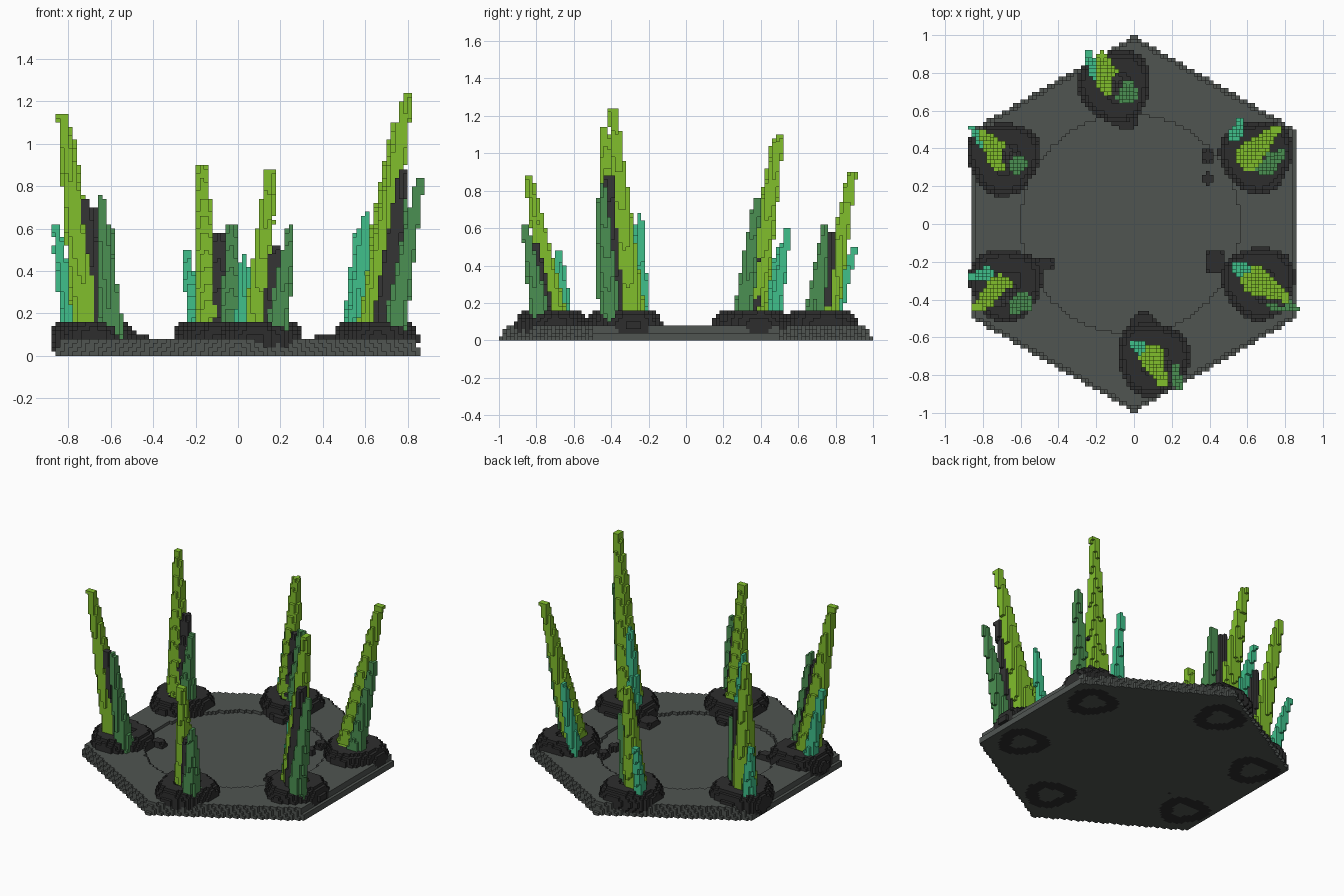
import bpy
import math
from mathutils import Vector

if "Cube" in bpy.data.objects:
    bpy.data.objects.remove(bpy.data.objects["Cube"])

V = 0.02  # block size
taken = {}  # block -> part name
parts = {}  # part name -> (material, blocks)


def material(name, rgb):
    m = bpy.data.materials.new(name)
    m.use_nodes = True
    m.diffuse_color = (*rgb, 1)
    node = m.node_tree.nodes["Principled BSDF"]
    node.inputs["Base Color"].default_value = (*rgb, 1)
    node.inputs["Roughness"].default_value = 0.8
    return m


lime = material("lime crystal", (0.22, 0.52, 0.025))
green = material("green crystal", (0.07, 0.28, 0.085))
teal = material("teal crystal", (0.05, 0.53, 0.26))
shard = material("dark shard", (0.036, 0.036, 0.036))
slate = material("dark rock", (0.027, 0.027, 0.027))
stone = material("grey stone", (0.08, 0.089, 0.083))


def fill(name, mat, low, high, inside):
    """Claim every free block in a box whose centre satisfies inside()."""
    lo = [math.floor(c / V) for c in low]
    hi = [math.ceil(c / V) for c in high]
    blocks = []
    for i in range(lo[0], hi[0]):
        for j in range(lo[1], hi[1]):
            for k in range(max(lo[2], 0), hi[2]):
                cell = (i, j, k)
                if cell not in taken and inside((i + .5) * V, (j + .5) * V, (k + .5) * V):
                    taken[cell] = name
                    blocks.append(cell)
    parts[name] = (mat, blocks)


def spike(name, mat, foot, tip, r0, r1):
    """Leaning tapered crystal from the mound to its tip."""
    a, b = Vector((*foot, 0.08)), Vector(tip)

    def inside(x, y, z):
        t = (z - a.z) / (b.z - a.z)
        if not 0 <= t <= 1:
            return False
        c = a.lerp(b, t)
        return math.hypot(x - c.x, y - c.y) < r0 + (r1 - r0) * t

    low = [min(p, q) - r0 for p, q in zip(a, b)]
    high = [max(p, q) + r0 for p, q in zip(a, b)]
    fill(name, mat, low, high, inside)


def mound(name, cx, cy):
    """Rocky ring with a shallow filled crater."""
    def inside(x, y, z):
        d = math.hypot(x - cx, y - cy)
        ang = math.atan2(y - cy, x - cx)
        ring = 0.12 + 0.012 * math.sin(3 * ang + cx * 9)
        rim = ((d - ring) / 0.075) ** 2 + ((z - 0.08) / 0.085) ** 2 < 1
        return rim or (d < ring and 0.04 < z < 0.14)

    fill(name, slate, (cx - .22, cy - .22, 0), (cx + .22, cy + .22, .2), inside)


def rubble(name, cx, cy, rx, ry):
    def inside(x, y, z):
        return ((x - cx) / rx) ** 2 + ((y - cy) / ry) ** 2 + ((z - .06) / .05) ** 2 < 1

    fill(name, slate, (cx - rx, cy - ry, 0), (cx + rx, cy + ry, .12), inside)


def emit(name, mat, blocks):
    """Build the exposed block faces of one part."""
    verts, index, faces = [], {}, []
    for cell in blocks:
        for axis in range(3):
            for side in (0, 1):
                near = list(cell)
                near[axis] += 2 * side - 1
                if tuple(near) in taken:
                    continue
                u, w = (axis + 1) % 3, (axis + 2) % 3
                loop = []
                for du, dw in ((0, 0), (1, 0), (1, 1), (0, 1)):
                    p = list(cell)
                    p[axis] += side
                    p[u] += du
                    p[w] += dw
                    p = tuple(p)
                    if p not in index:
                        index[p] = len(verts)
                        verts.append([c * V for c in p])
                    loop.append(index[p])
                faces.append(loop if side else loop[::-1])
    if not faces:
        return
    mesh = bpy.data.meshes.new(name)
    mesh.from_pydata(verts, [], faces)
    mesh.materials.append(mat)
    bpy.context.collection.objects.link(bpy.data.objects.new(name, mesh))


# Crystal clusters: mound centre, then foot and tip of each crystal
clusters = {
    "back": ((-.10, .73), [((-.13, .74), (-.17, .89, .90)), ((-.04, .68), (-.03, .75, .62)),
                           ((-.20, .78), (-.24, .90, .49)), ((-.10, .73), (-.09, .77, .58))]),
    "back_left": ((.65, .36), [((.60, .35), (.75, .50, 1.10)), ((.69, .30), (.79, .38, .76)),
                               ((.53, .46), (.57, .55, .60)), ((.64, .35), (.70, .43, .74))]),
    "front_left": ((.66, -.31), [((.63, -.29), (.80, -.39, 1.24)), ((.73, -.40), (.86, -.45, .84)),
                                 ((.55, -.23), (.61, -.25, .67)), ((.67, -.36), (.78, -.41, .87))]),
    "front": ((.10, -.71), [((.09, -.69), (.15, -.84, .87)), ((.18, -.77), (.25, -.86, .61)),
                            ((.02, -.64), (.03, -.68, .48)), ((.14, -.74), (.18, -.81, .52))]),
    "front_right": ((-.68, -.32), [((-.70, -.34), (-.83, -.44, 1.14)), ((-.59, -.41), (-.65, -.46, .76)),
                                   ((-.77, -.26), (-.86, -.28, .62)), ((-.66, -.36), (-.72, -.42, .74))]),
    "back_right": ((-.69, .35), [((-.70, .35), (-.80, .48, 1.07)), ((-.62, .31), (-.60, .35, .60)),
                                 ((-.78, .42), (-.86, .51, .52)), ((-.67, .35), (-.67, .39, .70))]),
}
for place, (centre, (main, side, small, dark)) in clusters.items():
    spike(place + "_tall_crystal", lime, *main, 0.05 + 0.025 * main[1][2], 0.024)
    spike(place + "_side_crystal", green, *side, 0.058, 0.02)
    spike(place + "_small_crystal", teal, *small, 0.042, 0.018)
    spike(place + "_dark_shard", shard, *dark, 0.055, 0.024)
    mound(place + "_mound", *centre)

# Loose rock spilling onto the inner floor
for n, spot in enumerate([(.39, .36, .03, .05), (.39, .24, .03, .04), (.43, -.20, .06, .07),
                          (.05, -.52, .07, .06), (-.04, .54, .06, .05), (-.47, -.21, .05, .04)]):
    rubble(f"rubble_{n + 1}", *spot)


# Hexagonal base with sloping edge and a round recessed floor
def base(x, y, z):
    reach = (1.0 - 0.4 * z) * math.cos(math.pi / 6)
    hexagon = all(abs(x * math.cos(a) + y * math.sin(a)) < reach
                  for a in (0, math.pi / 3, -math.pi / 3))
    return hexagon and not (z > 0.06 and math.hypot(x + 0.02, y) < 0.58)


fill("hexagon_base", stone, (-1, -1, 0), (1, 1, 0.08), base)

for name, (mat, blocks) in parts.items():
    emit(name, mat, blocks)
